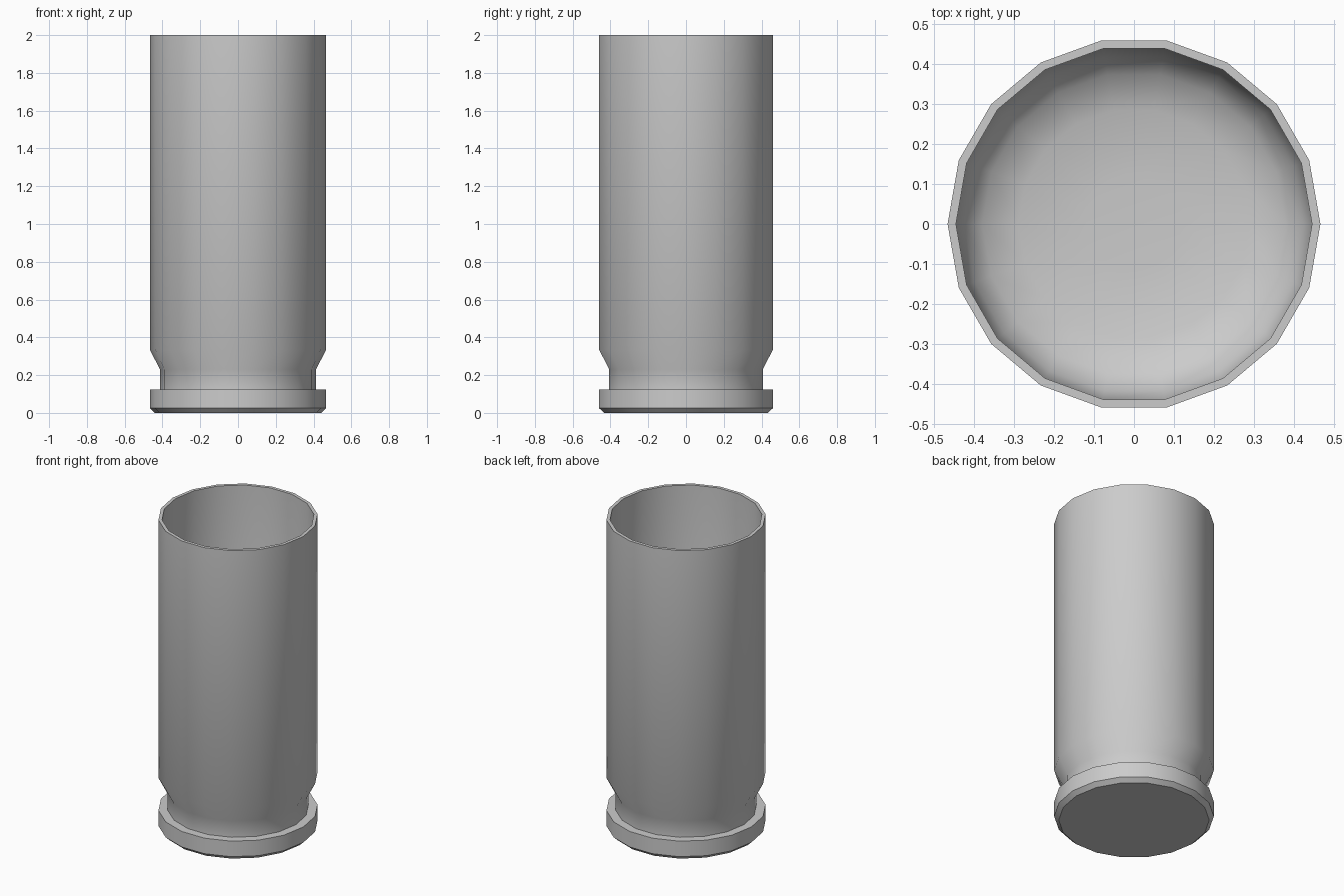
import bpy, bmesh, math

if "Cube" in bpy.data.objects:
    bpy.data.objects.remove(bpy.data.objects["Cube"])

SIDES = 18


def lathe(name, profile):
    """Revolve (radius, z) points about z and cap both ends of the profile."""
    bm = bmesh.new()
    rings = []
    for r, z in profile:
        rings.append([bm.verts.new((r * math.cos(2 * math.pi * i / SIDES),
                                    r * math.sin(2 * math.pi * i / SIDES), z))
                      for i in range(SIDES)])
    for a, b in zip(rings, rings[1:]):
        for i in range(SIDES):
            j = (i + 1) % SIDES
            bm.faces.new((a[i], a[j], b[j], b[i]))
    bm.faces.new(rings[0][::-1])
    bm.faces.new(rings[-1])
    bmesh.ops.recalc_face_normals(bm, faces=bm.faces)
    mesh = bpy.data.meshes.new(name)
    bm.to_mesh(mesh)
    bm.free()
    obj = bpy.data.objects.new(name, mesh)
    bpy.context.collection.objects.link(obj)
    bpy.ops.object.select_all(action='DESELECT')
    obj.select_set(True)
    bpy.context.view_layer.objects.active = obj
    bpy.ops.object.shade_smooth_by_angle(angle=math.radians(35))
    return obj


# Outside: chamfered base flange, groove, sloped shoulder, straight wall
outside = [(0.44, 0), (0.467, 0.025), (0.467, 0.125), (0.413, 0.125),
           (0.413, 0.23), (0.467, 0.335), (0.467, 2.0)]
# Inside: thin wall curving into a shallow dished floor
inside = [(0.446, 2.0), (0.446, 0.36), (0.425, 0.29), (0.38, 0.24),
          (0.29, 0.21), (0.12, 0.2)]
lathe("hollow_casing", outside + inside)
